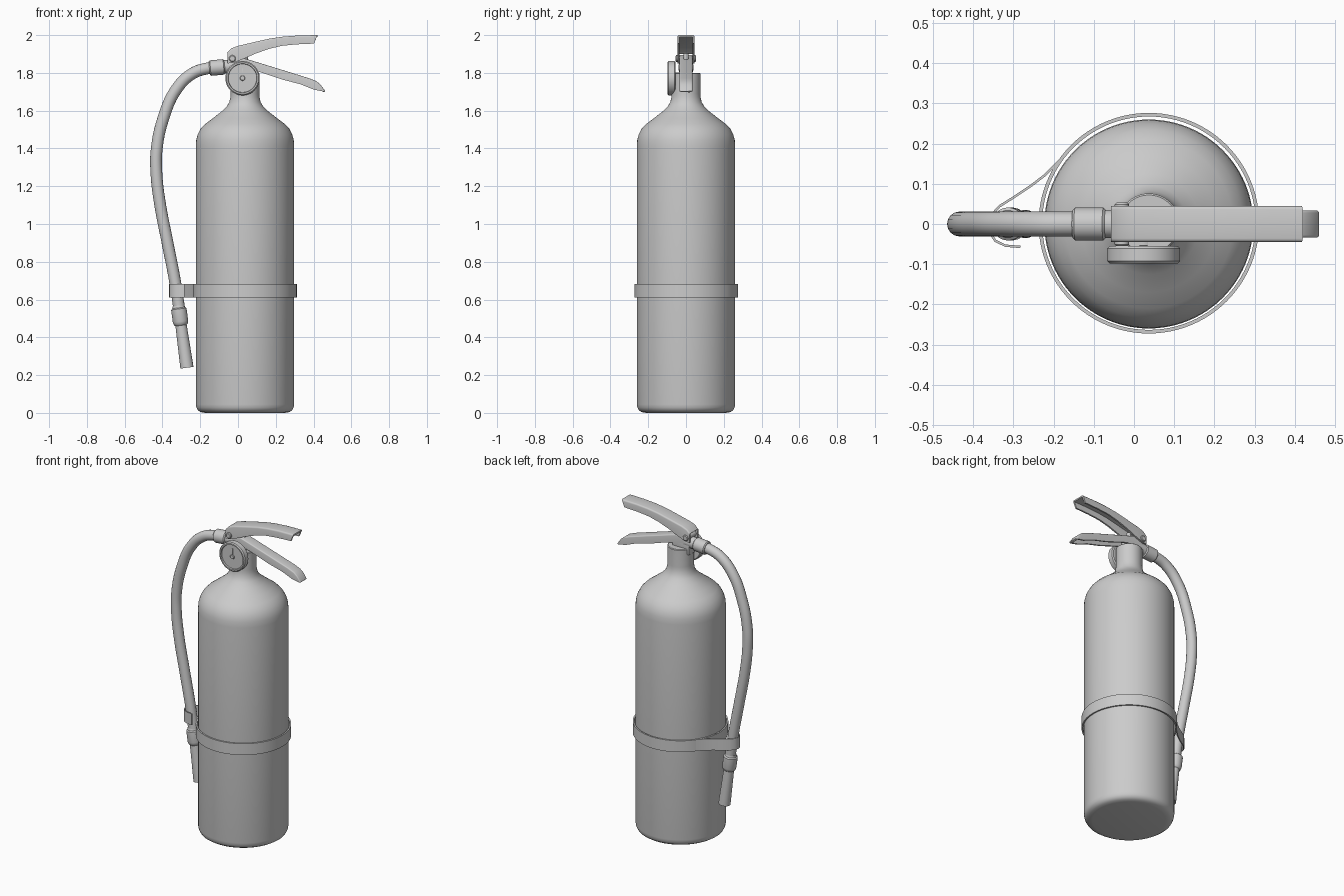
import bpy, bmesh
from math import cos, sin, pi, radians
from mathutils import Vector

if "Cube" in bpy.data.objects:
    bpy.data.objects.remove(bpy.data.objects["Cube"])


def finish(ob, angle=35):
    bpy.ops.object.select_all(action='DESELECT')
    ob.select_set(True)
    bpy.context.view_layer.objects.active = ob
    bpy.ops.object.convert(target='MESH')
    bpy.ops.object.shade_smooth_by_angle(angle=radians(angle))
    return ob


def mesh_object(name, verts, faces):
    me = bpy.data.meshes.new(name)
    me.from_pydata(verts, [], faces)
    ob = bpy.data.objects.new(name, me)
    bpy.context.collection.objects.link(ob)
    return ob


def lathe(name, profile, start, direction=(0, 0, 1), segs=48):
    """Revolve (radius, distance) pairs around an axis; closed with end caps."""
    start, q = Vector(start), Vector(direction).to_track_quat('Z', 'Y')
    verts = [start + q @ Vector((r * cos(2 * pi * k / segs), r * sin(2 * pi * k / segs), d))
             for r, d in profile for k in range(segs)]
    faces = [(i * segs + k, i * segs + (k + 1) % segs,
              (i + 1) * segs + (k + 1) % segs, (i + 1) * segs + k)
             for i in range(len(profile) - 1) for k in range(segs)]
    n = len(profile) - 1
    faces += [tuple(range(segs))[::-1], tuple(n * segs + k for k in range(segs))]
    return finish(mesh_object(name, verts, faces))


def rod(name, a, b, r1, r2=None, bevel=0.006, segs=32):
    r2 = r2 or r1
    d = Vector(b) - Vector(a)
    h = d.length
    return lathe(name, [(r1 - bevel, 0), (r1, bevel), (r2, h - bevel), (r2 - bevel, h)], a, d, segs)


def channel(name, sections, w, end_cap=False):
    """Folded sheet lever, open below; sections are (x_top, z_top, x_bottom, z_bottom)."""
    verts, faces = [], []
    for xt, zt, xb, zb in sections:
        verts += [(xb, -w, zb), (xt, -w, zt), (xt, w, zt), (xb, w, zb)]
    for i in range(len(sections) - 1):
        for j in range(3):
            a = 4 * i + j
            faces.append((a, a + 4, a + 5, a + 1))
    if end_cap:
        a = 4 * (len(sections) - 1)
        faces.append((a, a + 3, a + 2, a + 1))
    ob = mesh_object(name, verts, faces)
    bev = ob.modifiers.new("round_folds", 'BEVEL')
    bev.width, bev.segments, bev.limit_method, bev.angle_limit = 0.009, 3, 'ANGLE', radians(50)
    sol = ob.modifiers.new("sheet", 'SOLIDIFY')
    sol.thickness, sol.offset = 0.010, -1
    return finish(ob)


def ribbon(name, pts, z0, z1, thick, closed=False):
    n = len(pts)
    verts = [(x, y, z) for x, y in pts for z in (z0, z1)]
    faces = [(2 * i, 2 * ((i + 1) % n), 2 * ((i + 1) % n) + 1, 2 * i + 1)
             for i in range(n if closed else n - 1)]
    ob = mesh_object(name, verts, faces)
    sol = ob.modifiers.new("strap", 'SOLIDIFY')
    sol.thickness, sol.offset = thick, 0
    return finish(ob)


def box(name, x0, x1, y0, y1, z0, z1, bevel):
    bpy.ops.mesh.primitive_cube_add(size=1, location=((x0 + x1) / 2, (y0 + y1) / 2, (z0 + z1) / 2))
    ob = bpy.context.object
    ob.name = name
    ob.scale = (x1 - x0, y1 - y0, z1 - z0)
    bpy.ops.object.transform_apply(location=False, rotation=False, scale=True)
    m = ob.modifiers.new("bevel", 'BEVEL')
    m.width, m.segments = bevel, 2
    return finish(ob)


CX = 0.037

# Cylinder with shoulder and neck
lathe("tank", [(0.21, 0), (0.235, 0.004), (0.25, 0.014), (0.257, 0.028), (0.26, 0.045),
               (0.26, 1.41), (0.258, 1.445), (0.25, 1.475), (0.234, 1.505), (0.21, 1.53),
               (0.17, 1.56), (0.125, 1.595), (0.097, 1.622), (0.083, 1.645), (0.077, 1.672),
               (0.076, 1.69), (0.076, 1.796), (0.072, 1.80)], (CX, 0, 0), segs=96)

# Valve block and hose outlet
box("valve_block", -0.045, 0.075, -0.033, 0.033, 1.76, 1.865, 0.008)
rod("valve_outlet", (0.0, 0, 1.836), (-0.085, 0, 1.832), 0.035)
rod("valve_stem", (0.04, 0, 1.85), (0.04, 0, 1.905), 0.014, bevel=0.002)

# Pressure gauge
gx, gz = 0.024, 1.772
rod("gauge_stem", (gx, 0, gz), (gx, -0.06, gz), 0.03)
lathe("gauge", [(0.085, 0), (0.091, 0.006), (0.091, 0.037), (0.085, 0.043), (0.077, 0.043),
                (0.075, 0.034), (0.01, 0.034)], (gx, -0.055, gz), (0, -1, 0))
rod("gauge_hub", (gx, -0.085, gz), (gx, -0.096, gz), 0.014, bevel=0.003, segs=24)
box("gauge_needle", gx - 0.003, gx + 0.003, -0.094, -0.087, gz, gz + 0.052, 0.001)

# Levers and hinge pin
channel("upper_lever", [(-0.057, 1.908, -0.055, 1.85), (-0.035, 1.93, -0.02, 1.855),
                        (0.0, 1.943, 0.02, 1.87), (0.09, 1.964, 0.09, 1.901),
                        (0.17, 1.982, 0.16, 1.926), (0.24, 1.992, 0.23, 1.943),
                        (0.32, 1.998, 0.31, 1.951), (0.42, 2.0, 0.402, 1.955)], 0.045)
channel("lower_lever", [(-0.02, 1.89, -0.02, 1.83), (0.03, 1.878, 0.03, 1.826),
                        (0.10, 1.857, 0.105, 1.808), (0.24, 1.814, 0.23, 1.766),
                        (0.375, 1.772, 0.33, 1.74), (0.415, 1.756, 0.40, 1.712),
                        (0.437, 1.738, 0.43, 1.706), (0.463, 1.702, 0.457, 1.70)], 0.034, True)
rod("hinge_pin", (-0.03, -0.055, 1.876), (-0.03, 0.053, 1.876), 0.018, bevel=0.004, segs=24)

# Hose
cu = bpy.data.curves.new("hose", 'CURVE')
cu.dimensions = '3D'
cu.bevel_depth, cu.bevel_resolution, cu.resolution_u, cu.use_fill_caps = 0.031, 6, 10, True
path = [(-0.10, 1.83), (-0.16, 1.824), (-0.24, 1.797), (-0.325, 1.715), (-0.395, 1.56),
        (-0.431, 1.39), (-0.432, 1.27), (-0.415, 1.12), (-0.373, 0.90), (-0.334, 0.70),
        (-0.308, 0.53)]
sp = cu.splines.new('BEZIER')
sp.bezier_points.add(len(path) - 1)
for p, (x, z) in zip(sp.bezier_points, path):
    p.co = (x, 0, z)
    p.handle_left_type = p.handle_right_type = 'AUTO'
hose = bpy.data.objects.new("hose", cu)
bpy.context.collection.objects.link(hose)
finish(hose)

# Hose collar and discharge nozzle
rod("hose_collar", (-0.07, 0, 1.832), (-0.152, 0, 1.825), 0.041)
lathe("nozzle", [(0.031, 0), (0.034, 0.012), (0.041, 0.018), (0.041, 0.085), (0.037, 0.10),
                 (0.03, 0.106), (0.035, 0.332), (0.026, 0.332), (0.024, 0.30)],
      (-0.316, 0, 0.568), (0.046, 0, -0.331), segs=32)

# Retaining strap with hook around the hose
ring = [(CX + 0.27 * cos(2 * pi * k / 96), 0.002 + 0.27 * sin(2 * pi * k / 96)) for k in range(96)]
ribbon("strap", ring, 0.61, 0.682, 0.009, True)
hook = [(-0.12, 0.222), (-0.155, 0.192), (-0.19, 0.153), (-0.22, 0.123), (-0.255, 0.096),
        (-0.30, 0.066), (-0.335, 0.044), (-0.355, 0.022), (-0.363, 0.0), (-0.359, -0.022),
        (-0.345, -0.042), (-0.32, -0.054), (-0.283, -0.057)]
ribbon("hose_clip", hook, 0.61, 0.682, 0.006)
